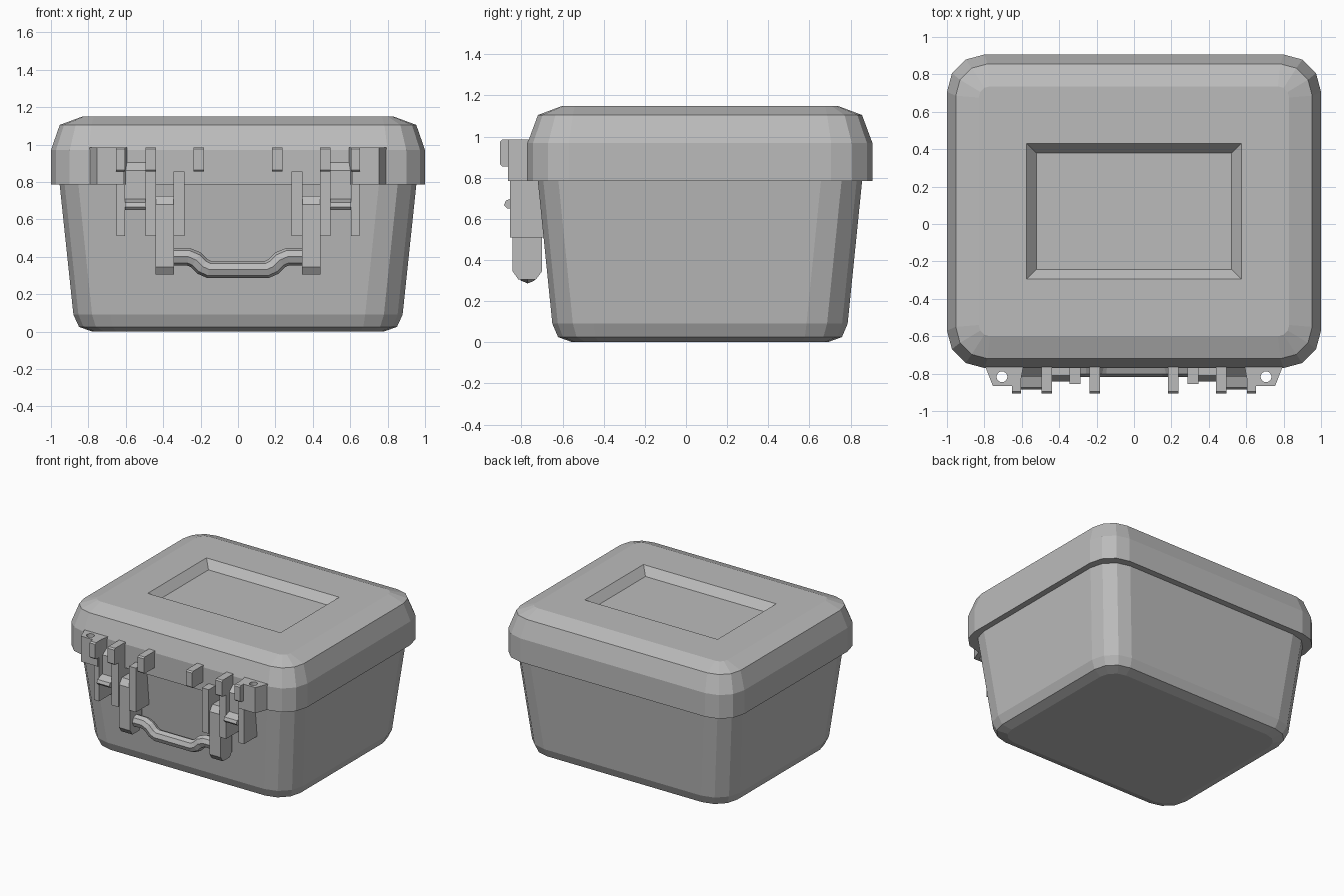
import bpy, bmesh, math

cube = bpy.data.objects.get("Cube")
if cube:
    bpy.data.objects.remove(cube, do_unlink=True)

grey = bpy.data.materials.new("case_grey")
grey.use_nodes = True
COLOUR = (0.5, 0.5, 0.5, 1)
grey.diffuse_color = COLOUR
grey.node_tree.nodes["Principled BSDF"].inputs["Base Color"].default_value = COLOUR

CY = 0.068  # centre of the box in depth


def finish(name, bm, mirror=False):
    bmesh.ops.remove_doubles(bm, verts=bm.verts, dist=0.0005)
    bmesh.ops.recalc_face_normals(bm, faces=bm.faces)
    mesh = bpy.data.meshes.new(name)
    bm.to_mesh(mesh)
    bm.free()
    mesh.materials.append(grey)
    obj = bpy.data.objects.new(name, mesh)
    bpy.context.collection.objects.link(obj)
    if mirror:
        obj.modifiers.new("both_sides", "MIRROR").use_axis[0] = True
    return obj


def rounded_ring(bm, hx, hy, r, z):
    """Rectangle with three-segment corners."""
    ring = []
    for q, (sx, sy) in enumerate([(1, 1), (-1, 1), (-1, -1), (1, -1)]):
        for k in range(4):
            a = math.radians(90 * q + 30 * k)
            ring.append(bm.verts.new((sx * (hx - r) + r * math.cos(a),
                                      CY + sy * (hy - r) + r * math.sin(a), z)))
    return ring


def loft(name, sections):
    bm = bmesh.new()
    rings = [rounded_ring(bm, *s) for s in sections]
    for a, b in zip(rings, rings[1:]):
        for i in range(len(a)):
            j = (i + 1) % len(a)
            bm.faces.new((a[i], a[j], b[j], b[i]))
    bm.faces.new(rings[0][::-1])
    bm.faces.new(rings[-1])
    return finish(name, bm)


def add_prism(bm, points, low, high, axis):
    """Extrude a yz profile along x, or an xy profile along z."""
    def place(p, d):
        return (d, p[0], p[1]) if axis == "x" else (p[0], p[1], d)
    a = [bm.verts.new(place(p, low)) for p in points]
    b = [bm.verts.new(place(p, high)) for p in points]
    bm.faces.new(a)
    bm.faces.new(b[::-1])
    for i in range(len(a)):
        j = (i + 1) % len(a)
        bm.faces.new((a[i], b[i], b[j], a[j]))


def prisms(name, profile, spans, axis="x"):
    bm = bmesh.new()
    for low, high in spans:
        add_prism(bm, profile, low, high, axis)
    return finish(name, bm, True)


def box(y0, y1, z0, z1):
    return [(y0, z0), (y1, z0), (y1, z1), (y0, z1)]


# Tapered body and overhanging lid with a sunken label panel
loft("body", [(0.78, 0.62, 0.13, 0), (0.85, 0.69, 0.18, 0.025),
              (0.88, 0.718, 0.2, 0.09), (0.955, 0.79, 0.2, 0.8)])
loft("lid", [(1, 0.838, 0.2, 0.785), (1, 0.838, 0.2, 0.97),
             (0.953, 0.788, 0.17, 1.105), (0.83, 0.668, 0.06, 1.15),
             (0.575, 0.363, 0, 1.15), (0.522, 0.312, 0, 1.09)])

# Ribs along the front of the lid
prisms("lid_ribs", [(-0.74, 0.855), (-0.895, 0.855), (-0.905, 0.865),
                    (-0.905, 0.975), (-0.895, 0.985), (-0.74, 0.985)],
       [(0.182, 0.237), (0.438, 0.495), (0.603, 0.652)])

# Padlock ears with a drilled hole
ear = prisms("padlock_ears", [(0.59, -0.75), (0.8, -0.75), (0.755, -0.865), (0.61, -0.865)],
             [(0.785, 0.985)], "z")
bpy.ops.mesh.primitive_cylinder_add(vertices=16, radius=0.029, depth=1, location=(0.706, -0.817, 0.9))
drill = bpy.context.object
drill.hide_render = True
hole = ear.modifiers.new("hole", "BOOLEAN")
hole.operation, hole.solver, hole.object = "DIFFERENCE", "EXACT", drill
bpy.context.view_layer.objects.active = ear
bpy.ops.object.modifier_move_to_index(modifier="hole", index=0)
bpy.ops.object.modifier_apply(modifier="hole")
bpy.data.objects.remove(drill, do_unlink=True)

# Latches: side arms, centre plate and pull lip
prisms("latch_arms", box(-0.855, -0.69, 0.51, 0.86), [(0.438, 0.495), (0.605, 0.65)])
prisms("latch_plates", [(-0.75, 0.65), (-0.815, 0.65), (-0.815, 0.86), (-0.765, 0.91), (-0.75, 0.91)],
       [(0.495, 0.605)])
prisms("latch_lips", [(-0.8, 0.65), (-0.87, 0.65), (-0.885, 0.667), (-0.875, 0.69), (-0.8, 0.715)],
       [(0.495, 0.605)])

# Handle brackets and pivot blocks
prisms("handle_brackets", box(-0.855, -0.69, 0.51, 0.855), [(0.285, 0.345)])
prisms("handle_pivots", [(-0.7, 0.345), (-0.73, 0.305), (-0.815, 0.305), (-0.843, 0.345),
                         (-0.843, 0.68), (-0.81, 0.725), (-0.7, 0.725)], [(0.343, 0.44)])

# Cranked carrying handle swept along a path
path = [(0.37, 0.4), (0.265, 0.4), (0.225, 0.383), (0.19, 0.348), (0.155, 0.332)]
path = [(-x, z) for x, z in path] + path[::-1]
curve = bpy.data.curves.new("handle", "CURVE")
curve.dimensions = "3D"
curve.bevel_depth = 0.047
curve.bevel_resolution = 2
curve.use_fill_caps = True
spline = curve.splines.new("POLY")
spline.use_smooth = False
spline.points.add(len(path) - 1)
for point, (x, z) in zip(spline.points, path):
    point.co = (x, -0.77, z, 1)
curve.materials.append(grey)
handle = bpy.data.objects.new("handle", curve)
bpy.context.collection.objects.link(handle)
